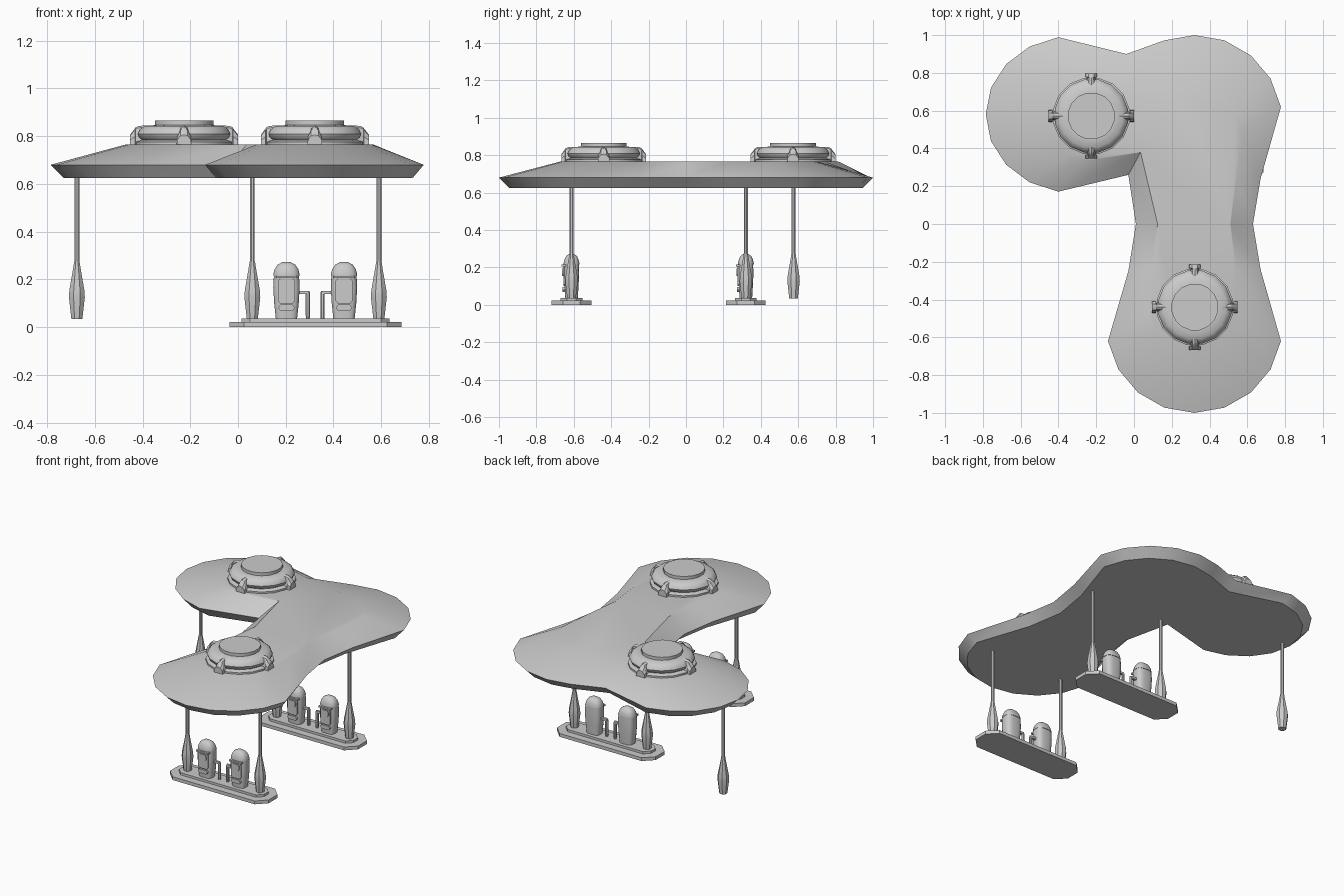
import bpy, bmesh, math
from mathutils import Vector

if "Cube" in bpy.data.objects:
    bpy.data.objects.remove(bpy.data.objects["Cube"])


def loft(name, rings, smooth=30):
    """Skin a stack of closed rings and cap both ends."""
    bm = bmesh.new()
    vr = [[bm.verts.new(p) for p in r] for r in rings]
    n = len(vr[0])
    for a, b in zip(vr, vr[1:]):
        for i in range(n):
            j = (i + 1) % n
            bm.faces.new((a[i], a[j], b[j], b[i]))
    bm.faces.new(vr[0][::-1])
    bm.faces.new(vr[-1])
    bmesh.ops.recalc_face_normals(bm, faces=bm.faces)
    me = bpy.data.meshes.new(name)
    bm.to_mesh(me)
    bm.free()
    ob = bpy.data.objects.new(name, me)
    bpy.context.collection.objects.link(ob)
    if smooth:
        bpy.ops.object.select_all(action='DESELECT')
        ob.select_set(True)
        bpy.context.view_layer.objects.active = ob
        bpy.ops.object.shade_smooth_by_angle(angle=math.radians(smooth))
    return ob


def oval(cx, cy, z, rx, ry, n, power=1.0):
    """Ring; power below 1 squares it off."""
    pts = []
    for i in range(n):
        a = 2 * math.pi * (i + 0.5) / n
        c, s = math.cos(a), math.sin(a)
        pts.append((cx + rx * math.copysign(abs(c) ** power, c),
                    cy + ry * math.copysign(abs(s) ** power, s), z))
    return pts


def lathe(name, cx, cy, profile, n, smooth=30):
    return loft(name, [oval(cx, cy, z, r, r, n) for r, z in profile], smooth)


def box(name, x0, x1, y0, y1, z0, z1):
    return loft(name, [[(x0, y0, z), (x1, y0, z), (x1, y1, z), (x0, y1, z)]
                       for z in (z0, z1)], 0)


# Canopy: rim points paired with points on the raised plateau
def arc(c, rx, ry, tc, tr, a0, a1):
    step = 20 if a1 > a0 else -20
    out = []
    for d in range(a0, a1 + step, step):
        co, si = math.cos(math.radians(d)), math.sin(math.radians(d))
        out.append(((c[0] + rx * co, c[1] + ry * si),
                    (tc[0] + tr * co, tc[1] + tr * si)))
    return out


pairs = arc((.32, -.54), .465, .46, (.32, -.43), .245, -170, -10)
pairs += [((.67, -.24), (.54, -.24)), ((.63, 0), (.51, 0)), ((.67, .24), (.54, .24))]
pairs += arc((.32, .54), .465, .46, (.32, .45), .25, 10, 110)
pairs += [((-.04, .90), (-.02, .745))]
pairs += arc((-.32, .58), .465, .415, (-.225, .575), .245, 100, 260)
pairs += [((-.03, .26), (.035, .38)), ((.01, 0), (.125, 0)), ((-.03, -.25), (.095, -.23))]
low, rim, top = [], [], []
for o, t in pairs:
    o, t = Vector(o), Vector(t)
    low.append((*(o + (t - o).normalized() * .055), .625))
    rim.append((*o, .68))
    top.append((*t, .765))
loft("canopy", [low, rim, top])

# Roof domes with four arched brackets each
dome = [(.205, .76), (.205, .776), (.178, .784), (.192, .795), (.197, .81),
        (.188, .828), (.168, .843), (.125, .846), (.125, .866)]
for label, cx, cy in (("left", -.226, .572), ("right", .322, -.44)):
    lathe(label + "_roof_dome", cx, cy, dome, 16, 40)
    for k in range(4):
        ang = k * math.pi / 2
        u = Vector((math.cos(ang), math.sin(ang), 0))
        v = Vector((-u.y, u.x, 0))
        rings = []
        for r, w, h in ((.15, .03, .845), (.19, .026, .843), (.203, .02, .837),
                        (.206, .031, .832), (.226, .031, .806)):
            ring = []
            for s, f in ((-1, 0), (-.95, .5), (-.5, .9), (0, 1), (.5, .9), (.95, .5), (1, 0)):
                p = Vector((cx, cy, .762 + (h - .762) * f)) + u * r + v * (w * s)
                ring.append(p)
            rings.append(ring)
        loft("%s_dome_bracket_%d" % (label, k + 1), rings)

# Support posts with flared feet
posts = [(-.675, .575), (.06, -.612), (.59, -.612), (.06, .32), (.59, .32)]
for i, (x, y) in enumerate(posts):
    lathe("post_%d" % (i + 1), x, y, [(.011, .26), (.011, .64)], 8)
    lathe("post_foot_%d" % (i + 1), x, y,
          [(.025, .035), (.036, .125), (.034, .155), (.019, .235), (.012, .275)], 8, 20)


# Island slabs with clipped corners
def slab(name, cx, cy, hx, hy, c, z0, z1):
    o = [(hx, hy - c), (hx - c, hy), (c - hx, hy), (-hx, hy - c),
         (-hx, c - hy), (c - hx, -hy), (hx - c, -hy), (hx, c - hy)]
    loft(name, [[(cx + x, cy + y, z) for x, y in o] for z in (z0, z1)], 0)


# Fuel pumps
def pump(name, x, y, side):
    body = [(.045, .034, .035), (.052, .038, .10), (.056, .041, .165), (.053, .039, .222)]
    loft(name + "_body", [oval(x, y, z, a, b, 16, .6) for a, b, z in body], 40)
    cap = [(.056, .043, .215), (.056, .043, .222), (.050, .038, .243),
           (.038, .029, .261), (.018, .014, .272)]
    loft(name + "_cap", [oval(x, y, z, a, b, 16, .75) for a, b, z in cap], 40)
    # display frame, tapering like a shield
    for part, w, z0, z1, d in (("frame", .036, .10, .205, .044),
                               ("screen", .026, .155, .195, .050),
                               ("tray", .034, .068, .094, .048)):
        o = [(-.75 * w, z0), (.75 * w, z0), (w, z0 + .012), (w, z1 - .012),
             (.75 * w, z1), (-.75 * w, z1), (-w, z1 - .012), (-w, z0 + .012)]
        loft(name + "_" + part, [[(x + px, y - q, pz) for px, pz in o]
                                 for q in (.02, d)], 0)
    box(name + "_visor", x - .044, x + .044, y - .054, y - .02, .205, .215)
    # side hose: arm out of the body and hanging tube
    hx = x + side * .09
    arm = sorted((x + side * .04, hx))
    box(name + "_hose_arm", arm[0], arm[1], y - .008, y + .008, .138, .152)
    lathe(name + "_hose", hx, y, [(.008, .036), (.010, .05), (.010, .14), (.007, .152)], 8)


for label, cy in (("front", -.612), ("rear", .32)):
    slab(label + "_island_base", .325, cy, .36, .106, .06, 0, .022)
    slab(label + "_island_step", .325, cy, .31, .058, .035, .02, .037)
    pump(label + "_left_pump", .203, cy, 1)
    pump(label + "_right_pump", .444, cy, -1)
